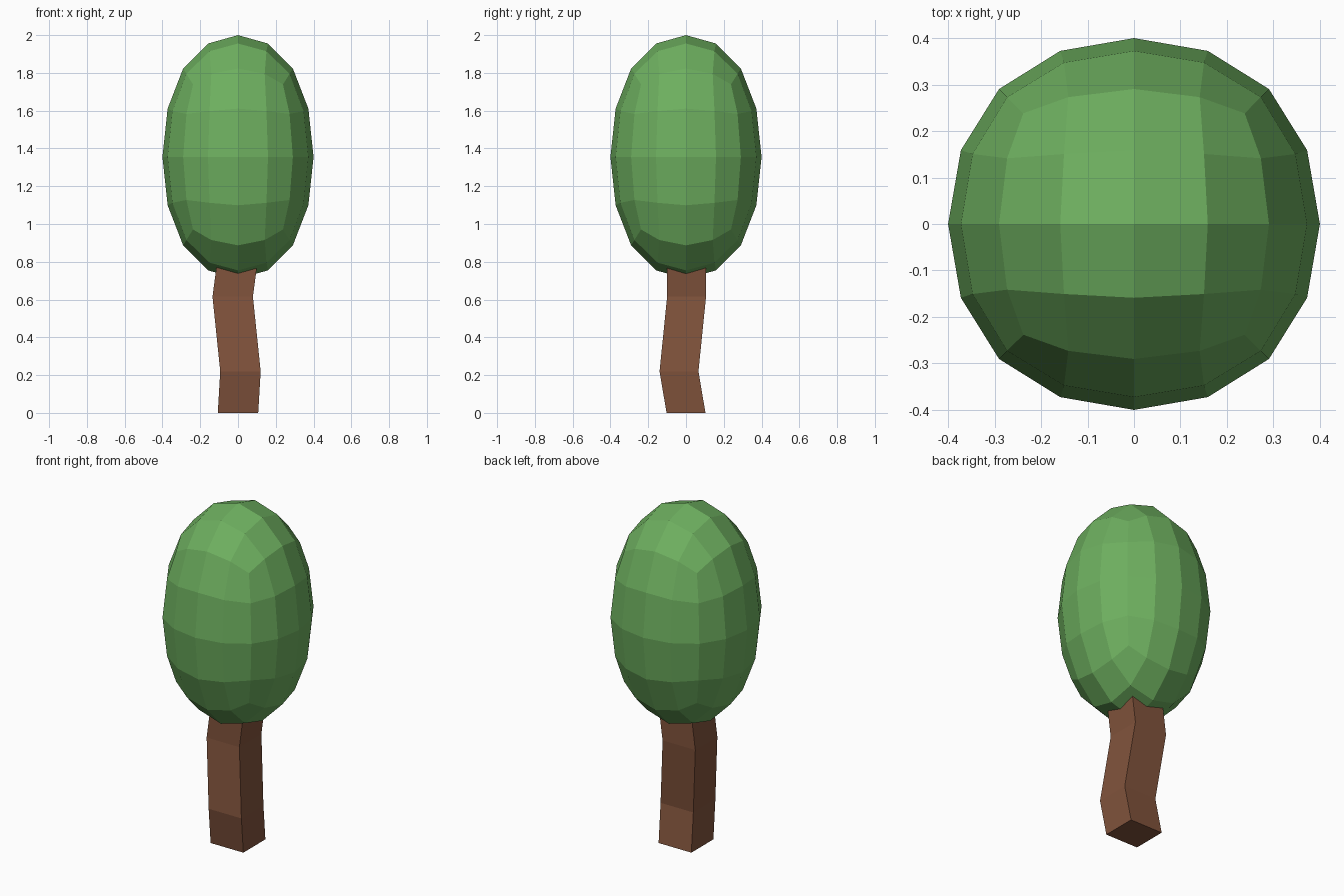
import bpy, bmesh

if "Cube" in bpy.data.objects:
    bpy.data.objects.remove(bpy.data.objects["Cube"])


def colour(obj, name, rgb):
    mat = bpy.data.materials.new(name)
    mat.diffuse_color = (*rgb, 1)
    mat.use_nodes = True
    mat.node_tree.nodes["Principled BSDF"].inputs["Base Color"].default_value = mat.diffuse_color
    obj.data.materials.append(mat)


# Foliage: a cube rounded by subdivision, stretched upwards, flat shaded
bpy.ops.mesh.primitive_cube_add(size=2, location=(0, 0, 1.355))
foliage = bpy.context.object
foliage.name = "foliage"
foliage.scale = (0.4765, 0.4765, 0.768)
bpy.ops.object.transform_apply(location=False, rotation=False, scale=True)
sub = foliage.modifiers.new("round", 'SUBSURF')
sub.levels = sub.render_levels = 2
bpy.ops.object.modifier_apply(modifier=sub.name)
bpy.ops.object.shade_flat()
colour(foliage, "leaf_green", (0.155, 0.43, 0.115))

# Trunk: square sections along a crooked path (x, y, z), top hidden in the foliage
path = [(0, 0, 0), (0.013, -0.037, 0.22), (-0.028, 0.003, 0.615), (0.003, 0.003, 0.85)]
hx, hy = 0.107, 0.103
bm = bmesh.new()
rings = [[bm.verts.new((x + sx * hx, y + sy * hy, z))
          for sx, sy in ((-1, -1), (1, -1), (1, 1), (-1, 1))] for x, y, z in path]
for low, high in zip(rings, rings[1:]):
    for i in range(4):
        j = (i + 1) % 4
        bm.faces.new((low[i], low[j], high[j], high[i]))
bm.faces.new(rings[0][::-1])
bm.faces.new(rings[-1])
mesh = bpy.data.meshes.new("trunk")
bm.to_mesh(mesh)
bm.free()
trunk = bpy.data.objects.new("trunk", mesh)
bpy.context.collection.objects.link(trunk)
colour(trunk, "bark_brown", (0.22, 0.087, 0.045))
